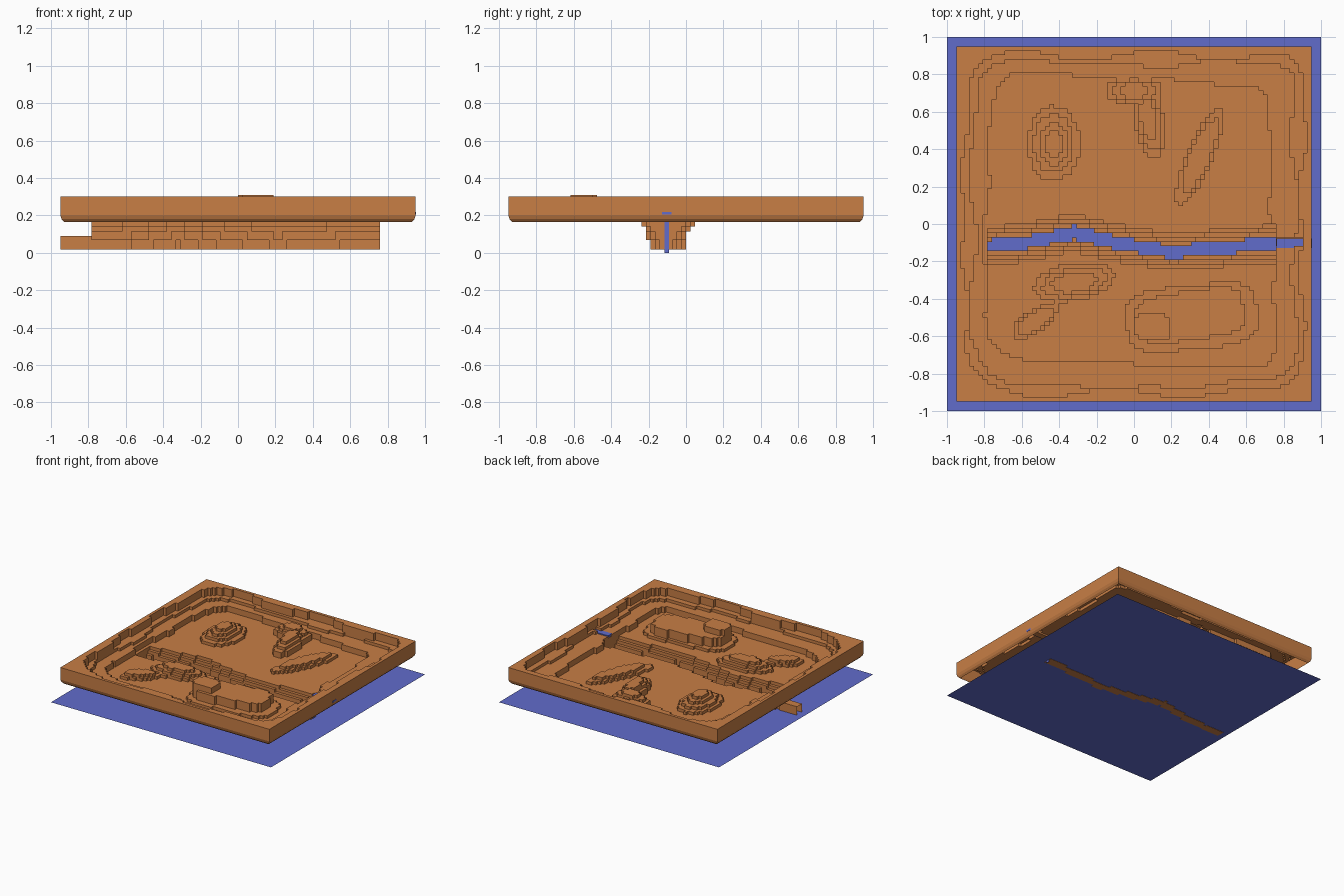
import bpy, bmesh, math

if "Cube" in bpy.data.objects:
    bpy.data.objects.remove(bpy.data.objects["Cube"])

N, HALF = 80, 0.95
CELL = 2 * HALF / N
STEP = 0.0237
FLOOR, LIP, SEA, BED, TUNNEL_TOP = 0.166, 0.30, 0.02, 0.018, 0.09
RIVER_END = 0.76


def material(name, color):
    m = bpy.data.materials.new(name)
    m.diffuse_color = (*color, 1)
    m.use_nodes = True
    m.node_tree.nodes["Principled BSDF"].inputs["Base Color"].default_value = m.diffuse_color
    return m


EARTH = material("earth", (0.58, 0.21, 0.06))
WATER = material("water", (0.12, 0.15, 0.60))


def make_object(name, bm, mat):
    bmesh.ops.remove_doubles(bm, verts=bm.verts, dist=1e-5)
    me = bpy.data.meshes.new(name)
    bm.to_mesh(me)
    bm.free()
    me.materials.append(mat)
    ob = bpy.data.objects.new(name, me)
    bpy.context.collection.objects.link(ob)
    return ob


def quad(bm, *pts):
    bm.faces.new([bm.verts.new(p) for p in pts])


# Hills: centre x, y, radii, tilt, roundness power, first step, top step
hills = [
    (-.43, .43, .14, .2, 0, 2, 1, 4),        # round knoll
    (.08, .56, .21, .08, 1.75, 2, 2, 4),     # tall crag
    (0, .71, .15, .08, 0, 2, 2, 4),          # crag shoulder
    (.35, .36, .28, .07, 1.16, 2, 1, 2),     # long ridge
    (-.32, -.31, .22, .1, .2, 2, 1, 3),      # small hill
    (-.53, -.52, .14, .06, .6, 2, 1, 2),     # hill tail
    (.31, -.5, .35, .17, .1, 4, 1, 1),       # plateau foot
    (.3, -.49, .29, .13, .15, 4, 4, 4),      # plateau
    (.1, -.55, .1, .07, 0, 4, 6, 6)]         # plateau peak


def hill_steps(x, y):
    best = 0
    for cx, cy, rx, ry, tilt, power, first, top in hills:
        dx, dy = x - cx, y - cy
        c, s = math.cos(tilt), math.sin(tilt)
        r = (abs((dx * c + dy * s) / rx) ** power + abs((dy * c - dx * s) / ry) ** power) ** (1 / power)
        if r < 1:
            best = max(best, min(top, first + int((1 - r) / .22)))
    return best


# River centre line and terraced banks (half width, height)
river = [(-.8, -.12), (-.58, -.1), (-.32, -.045), (-.1, -.1), (.2, -.15), (.8, -.1)]
banks = [(.034, BED), (.055, .068), (.075, .115), (.098, .14)]


def river_y(x):
    for (x1, y1), (x2, y2) in zip(river, river[1:]):
        if x1 <= x <= x2:
            return y1 + (y2 - y1) * (x - x1) / (x2 - x1)


def rim(x, y):
    # wavy rounded-square distance from the centre
    square = (abs(x) ** 10 + abs(y) ** 10) ** .1
    return square + .016 * math.sin(9 * x + 4 * y) + .012 * math.sin(13 * y - 8 * x)


def height(x, y):
    if -.785 < x < RIVER_END:
        d = abs(y - river_y(x))
        for w, z in banks:
            if d < w:
                return z
    if RIVER_END < x < .9 and abs(y + .1) < .025:
        return .2
    if rim(x, y) > .9:
        return LIP
    # the basin sits slightly left and back
    if rim(x + .02, y - .015 + .05 * x) < .765:
        return FLOOR + STEP * hill_steps(x, y)
    return FLOOR + STEP * (2 if rim(y, x) < .86 else 3)


# Stepped terrain: cell tops plus walls between unequal neighbours
pos = [-HALF + CELL * i for i in range(N + 1)]
H = [[height(pos[i] + CELL / 2, pos[j] + CELL / 2) for j in range(N)] for i in range(N)]
bm = bmesh.new()
for i in range(N):
    for j in range(N):
        x0, x1, y0, y1, z = pos[i], pos[i + 1], pos[j], pos[j + 1], H[i][j]
        quad(bm, (x0, y0, z), (x1, y0, z), (x1, y1, z), (x0, y1, z))
        if i + 1 < N and H[i + 1][j] != z:
            b = H[i + 1][j]
            if x1 < -.77 and b == BED:
                b = TUNNEL_TOP
            quad(bm, (x1, y0, z), (x1, y0, b), (x1, y1, b), (x1, y1, z))
        if j + 1 < N and H[i][j + 1] != z:
            b = H[i][j + 1]
            quad(bm, (x0, y1, z), (x1, y1, z), (x1, y1, b), (x0, y1, b))
make_object("terrain", bm, EARTH)

# Outer wall of the tray, tucked in at the bottom
bm = bmesh.new()
profile = [(HALF, LIP), (HALF, .2), (.943, .18), (.93, .165)]
corners = [(-1, -1), (1, -1), (1, 1), (-1, 1)]
for (r1, z1), (r2, z2) in zip(profile, profile[1:]):
    for (ax, ay), (bx, by) in zip(corners, corners[1:] + corners[:1]):
        quad(bm, (ax * r2, ay * r2, z2), (bx * r2, by * r2, z2), (bx * r1, by * r1, z1), (ax * r1, ay * r1, z1))
make_object("outer_wall", bm, EARTH)

# River outlet tunnel, open at both ends
bm = bmesh.new()
ring = [(-.15, BED), (-.085, BED), (-.085, TUNNEL_TOP), (-.15, TUNNEL_TOP)]
for (ya, za), (yb, zb) in zip(ring, ring[1:] + ring[:1]):
    quad(bm, (-HALF, ya, za), (-.784, ya, za), (-.784, yb, zb), (-HALF, yb, zb))
make_object("outlet_tunnel", bm, EARTH)

# Sea sheet, also the river surface
bm = bmesh.new()
quad(bm, *[(x, y, SEA) for x, y in corners])
make_object("sea", bm, WATER)

# Waterfall at the head of the river
bm = bmesh.new()
quad(bm, *[(.762, y, z) for y, z in ((-.115, 0), (-.09, 0), (-.09, .212), (-.115, .212))])
make_object("waterfall", bm, WATER)

# Spring channel feeding the waterfall through the wall
bm = bmesh.new()
bmesh.ops.create_cube(bm, size=1)
for v in bm.verts:
    v.co = (.857 + v.co.x * .19, -.103 + v.co.y * .05, .211 + v.co.z * .014)
make_object("spring_channel", bm, WATER)
